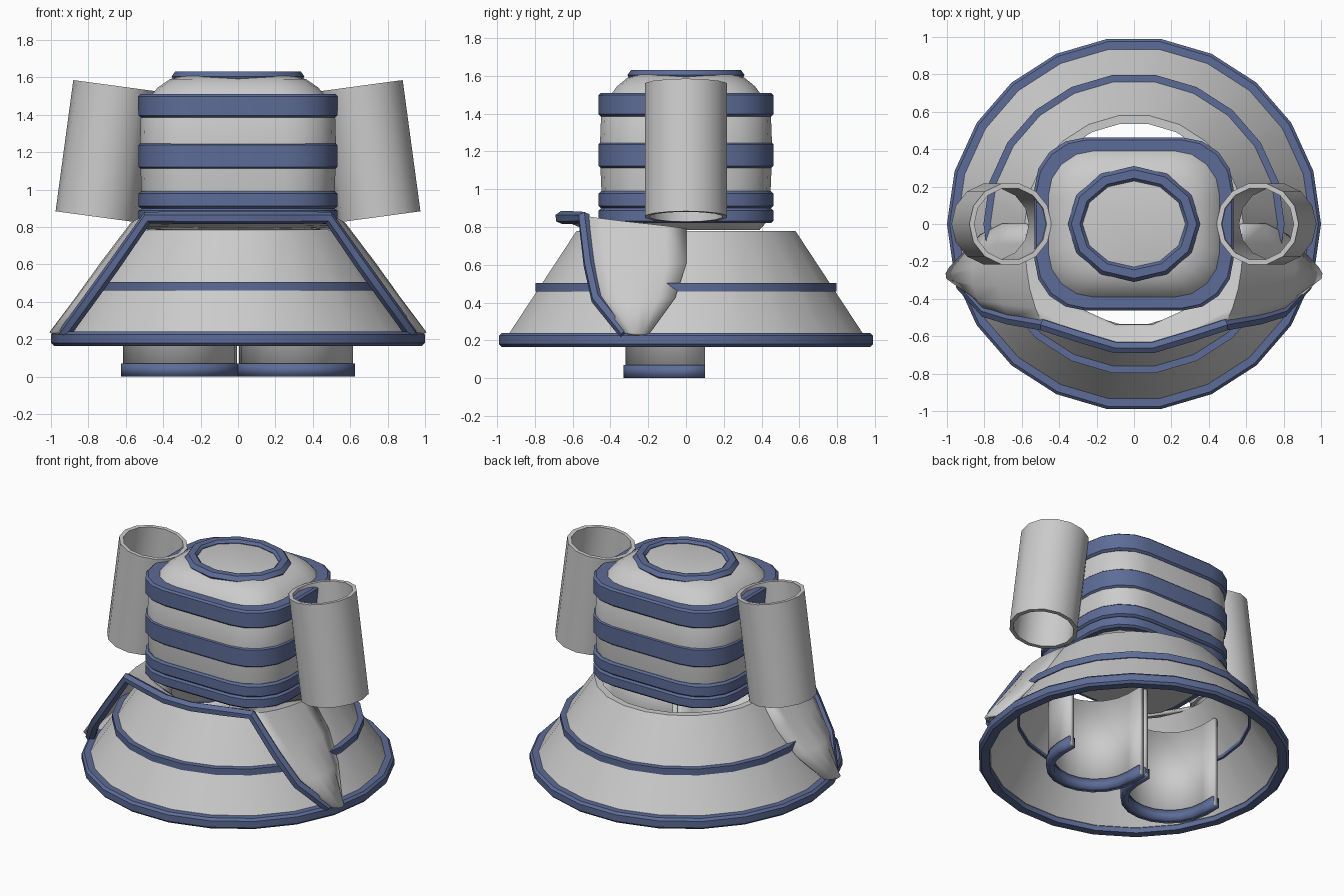
import bpy, bmesh
from math import sin, cos, pi, radians
from mathutils import Vector, Matrix

if "Cube" in bpy.data.objects:
    bpy.data.objects.remove(bpy.data.objects["Cube"])

blue = bpy.data.materials.new("blue_trim")
blue.diffuse_color = (0.11, 0.15, 0.31, 1)
blue.use_nodes = True
blue.node_tree.nodes["Principled BSDF"].inputs["Base Color"].default_value = blue.diffuse_color


def finish(ob, mat=None, solid=0):
    bpy.context.view_layer.objects.active = ob
    for o in bpy.context.selected_objects:
        o.select_set(False)
    ob.select_set(True)
    if mat:
        ob.data.materials.append(mat)
    bpy.ops.object.shade_smooth_by_angle(angle=radians(35))
    if solid:
        m = ob.modifiers.new("thickness", 'SOLIDIFY')
        m.thickness = solid
        m.offset = 0
    return ob


def loft(name, rows, ring=True, loop=False, cap=False, mat=None, solid=0):
    """Skin equal-length rows of points; ring closes each row, loop joins last to first."""
    bm = bmesh.new()
    vs = [[bm.verts.new(p) for p in row] for row in rows]
    n, m = len(rows), len(rows[0])
    for i in range(n if loop else n - 1):
        for j in range(m if ring else m - 1):
            a, b = vs[i], vs[(i + 1) % n]
            k = (j + 1) % m
            bm.faces.new((a[j], a[k], b[k], b[j]))
    if cap:
        bm.faces.new(vs[0])
        bm.faces.new(vs[-1])
    bmesh.ops.recalc_face_normals(bm, faces=bm.faces)
    me = bpy.data.meshes.new(name)
    bm.to_mesh(me)
    bm.free()
    ob = bpy.data.objects.new(name, me)
    bpy.context.collection.objects.link(ob)
    return finish(ob, mat, solid)


def circle(rx, z, n, ry=None):
    ry = rx if ry is None else ry
    return [(rx * cos(2 * pi * i / n), ry * sin(2 * pi * i / n), z) for i in range(n)]


def rounded(hx, hy, z, r=0.27, seg=4):
    r = min(r, hy * 0.62)
    pts = []
    for q, (sx, sy) in enumerate(((1, 1), (-1, 1), (-1, -1), (1, -1))):
        for i in range(seg + 1):
            a = pi / 2 * (q + i / seg)
            pts.append((sx * (hx - r) + r * cos(a), sy * (hy - r) + r * sin(a), z))
    return pts


# Flared skirt with its bands
N = 22
def turned(name, prof, mat=None):
    return loft(name, [circle(r, z, N) for r, z in prof], loop=True, mat=mat)

turned("skirt", [(0.97, 0.2), (0.585, 0.78), (0.54, 0.78), (0.925, 0.2)])
turned("skirt_hem", [(0.93, 0.165), (0.985, 0.165), (1.0, 0.18), (1.0, 0.225),
                     (0.985, 0.24), (0.93, 0.24)], blue)
turned("skirt_band", [(0.737, 0.46), (0.805, 0.46), (0.805, 0.505), (0.737, 0.505)], blue)

# Body shell with domed top
loft("body", [rounded(*s) for s in (
    (0.45, 0.39, 0.785), (0.5, 0.43, 0.83), (0.517, 0.448, 1.0), (0.525, 0.457, 1.2),
    (0.52, 0.45, 1.38), (0.49, 0.42, 1.47), (0.43, 0.365, 1.545),
    (0.365, 0.31, 1.59), (0.29, 0.24, 1.61))], cap=True)

# Body bands
for i, (z0, z1) in enumerate(((0.82, 0.9), (0.9, 0.99), (1.11, 1.25), (1.385, 1.51))):
    o, t, b = 0.532, 0.08, 0.012
    rows = [(o - t, z0), (o - b, z0), (o, z0 + b), (o, z1 - b), (o - b, z1), (o - t, z1)]
    loft(f"body_band_{i + 1}", [rounded(x, x - 0.07, z) for x, z in rows], loop=True, mat=blue)

# Oval ring on top
loft("top_ring", [circle(r, z, 12, r - 0.045) for r, z in (
    (0.28, 1.59), (0.345, 1.585), (0.355, 1.605), (0.335, 1.632), (0.29, 1.632), (0.275, 1.615))],
    loop=True, mat=blue)

# Open sleeve tubes
for s, side in ((1, "right"), (-1, "left")):
    h = 0.354
    arm = loft(f"{side}_sleeve", [circle(r, z, 14) for r, z in (
        (0.222, -h), (0.222, h), (0.195, h), (0.195, -h))], loop=True)
    arm.matrix_world = Matrix.Translation((s * 0.708, 0, 1.205)) @ Matrix.Rotation(-s * radians(7.7), 4, 'Y')

# Legs: U-shaped shells open at the back, with foot bands
def u_path(cx, r, z):
    arc = [(cx + r * cos(a), -0.015 + r * sin(a), z)
           for a in (pi + pi * i / 10 for i in range(11))]
    return [(cx - r, 0.1, z)] + arc + [(cx + r, 0.1, z)]

for s, side in ((1, "right"), (-1, "left")):
    loft(f"{side}_leg", [u_path(s * 0.31, 0.29, z) for z in (0.01, 0.65)], ring=False, solid=0.03)
    loft(f"{side}_foot_band", [u_path(s * 0.31, 0.29, z) for z in (0.0, 0.07)],
         ring=False, mat=blue, solid=0.05)

# Front drape: trim edge, blended back to the skirt
edge = [(0.1, -0.66, 0.85), (0.3, -0.6, 0.85), (0.485, -0.54, 0.85),
        (0.66, -0.51, 0.6), (0.79, -0.47, 0.42), (0.925, -0.32, 0.235)]
root = [(0.1, -0.54, 0.8), (0.36, -0.42, 0.8), (0.57, 0.0, 0.785),
        (0.7, 0.0, 0.6), (0.815, -0.06, 0.42), (0.945, -0.2, 0.23)]

def mirrored(pts):
    pts = [Vector(p) for p in pts]
    return [Vector((-p.x, p.y, p.z)) for p in reversed(pts)] + pts

def blend(t):
    row = []
    for a, b in zip(mirrored(edge), mirrored(root)):
        p = a.lerp(b, t)
        k = 1 + 0.07 * sin(pi * t) * (abs(a.x) > 0.4)
        row.append((p.x * k, p.y * k, p.z))
    return row

loft("front_drape", [blend(i / 5) for i in range(6)], ring=False, solid=0.02)

cu = bpy.data.curves.new("drape_trim", 'CURVE')
cu.dimensions = '3D'
cu.bevel_depth = 0.034
cu.bevel_resolution = 1
cu.use_fill_caps = True
sp = cu.splines.new('POLY')
pts = mirrored(edge)
sp.points.add(len(pts) - 1)
for p, co in zip(sp.points, pts):
    p.co = (*co, 1)
trim = bpy.data.objects.new("drape_trim", cu)
bpy.context.collection.objects.link(trim)
for o in bpy.context.selected_objects:
    o.select_set(False)
bpy.context.view_layer.objects.active = trim
trim.select_set(True)
bpy.ops.object.convert(target='MESH')
finish(bpy.context.view_layer.objects.active, blue)
